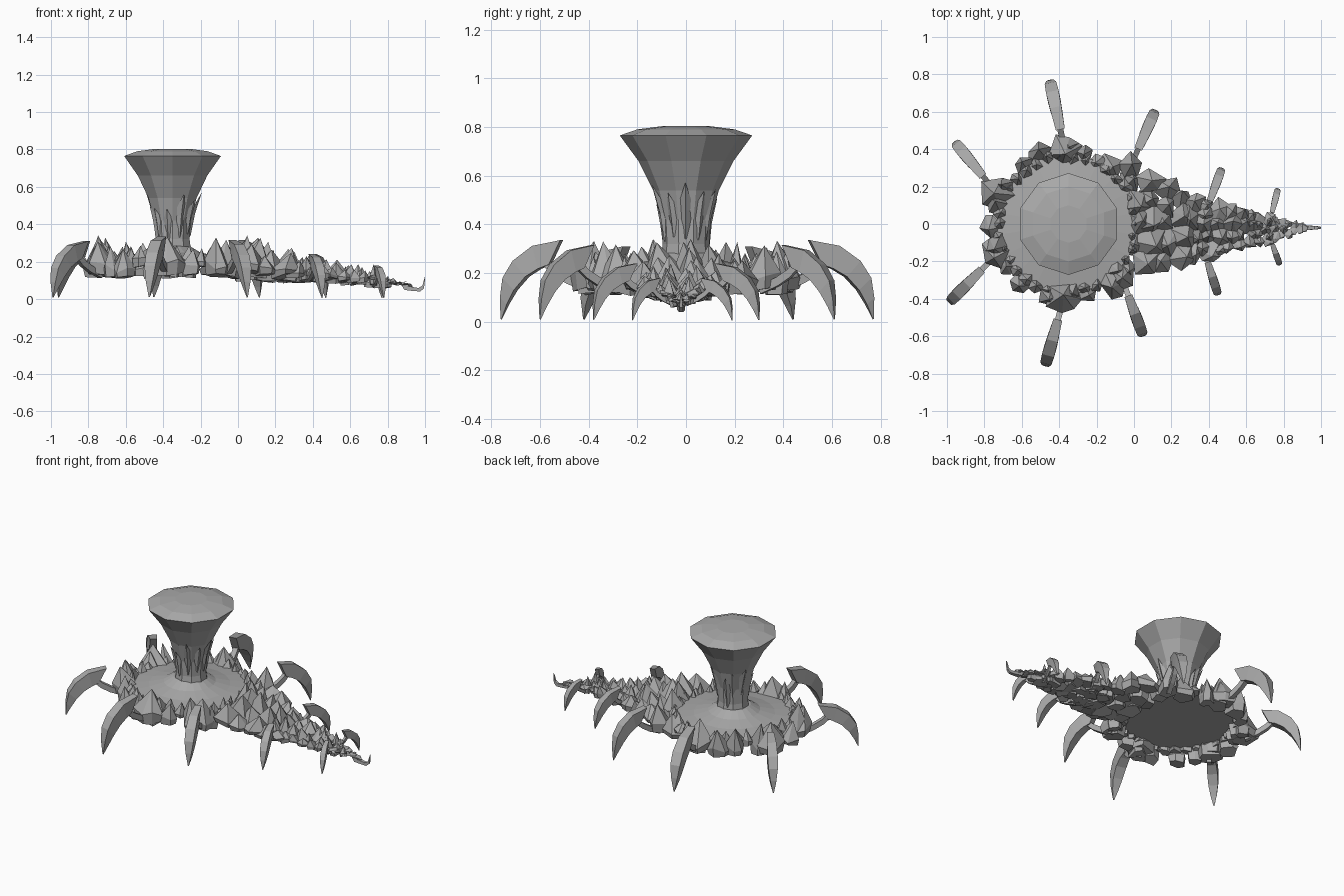
import bpy, math, random
from mathutils import Vector

random.seed(11)
TAU = math.tau
cube = bpy.data.objects.get("Cube")
if cube:
    bpy.data.objects.remove(cube, do_unlink=True)

grey = bpy.data.materials.new("stone_grey")
grey.use_nodes = True
shade = (0.4, 0.4, 0.4, 1)
grey.diffuse_color = shade
grey.node_tree.nodes["Principled BSDF"].inputs["Base Color"].default_value = shade


def make(name, verts, faces):
    mesh = bpy.data.meshes.new(name)
    mesh.from_pydata([tuple(v) for v in verts], [], faces)
    mesh.materials.append(grey)
    obj = bpy.data.objects.new(name, mesh)
    bpy.context.collection.objects.link(obj)
    return obj


def loft(name, rings):
    """Skin equal-length rings of points and cap both ends."""
    n = len(rings[0])
    verts = [v for ring in rings for v in ring]
    faces = [tuple(reversed(range(n)))]
    for k in range(len(rings) - 1):
        for i in range(n):
            a, b = k * n + i, k * n + (i + 1) % n
            faces.append((a, b, b + n, a + n))
    faces.append(tuple(range(len(verts) - n, len(verts))))
    return make(name, verts, faces)


def circle(c, r, z, n):
    angles = [TAU * (i + .5) / n for i in range(n)]
    return [Vector((c[0] + r * math.cos(a), c[1] + r * math.sin(a), z)) for a in angles]


def jitter(amount):
    return 1 + random.uniform(-amount, amount)


def lerp(a, b, t):
    return a + (b - a) * t


def sample(points, x):
    """Read a value from a piecewise linear profile."""
    for (x0, a), (x1, b) in zip(points, points[1:]):
        if x <= x1:
            return lerp(a, b, max(0, (x - x0) / (x1 - x0)))
    return points[-1][1]


def rock(name, x, y, z, r, top, lean=(0, 0)):
    """A crooked five or six sided crystal on a tilted foot."""
    n = random.choice((5, 5, 6))
    spin = random.random() * TAU
    h = top - z
    tilt = Vector((random.uniform(-.2, .2), random.uniform(-.2, .2), 0))
    foot, waist = [], []
    for i in range(n):
        a = spin + TAU * (i + random.uniform(-.25, .25)) / n
        d = Vector((math.cos(a), math.sin(a), 0)) * r * jitter(.2)
        foot.append(Vector((x, y, z + d.dot(tilt))) + d * .85)
        waist.append(Vector((x, y, z + h * .3 * jitter(.5))) + d)
    tip = Vector((x + lean[0] + random.uniform(-.25, .25) * r,
                  y + lean[1] + random.uniform(-.25, .25) * r, top))
    faces = [tuple(reversed(range(n)))]
    for i in range(n):
        j = (i + 1) % n
        faces += [(i, j, n + j, n + i), (n + i, n + j, 2 * n)]
    make(name, foot + waist + [tip], faces)


# Thin round floor, raised above the feet of the rim and rising to the column
centre = (-.36, 0)
loft("floor_disc", [circle(centre, r, z, 20) for r, z in
                    ((.37, .2), (.375, .212), (.25, .228), (.16, .25), (.1, .285))])

# Flared column with a shallow domed top
post = (-.35, 0)
profile = [(.21, .11), (.32, .096), (.42, .102), (.54, .135),
           (.66, .195), (.765, .272)]
rings = [circle(post, r, z, 10) for z, r in profile]
rings += [circle(post, .2, .79, 10), circle(post, .1, .803, 10)]
loft("column", rings)

# Broad shards clinging to the column
for i in range(11):
    a = TAU * (i + random.uniform(-.3, .3)) / 11
    low = random.uniform(.29, .38)
    high = random.uniform(.48, .58)
    out = Vector((math.cos(a), math.sin(a), 0))
    side = Vector((-out.y, out.x, 0))
    base = Vector((*post, 0))
    mid = lerp(low, high, .5)
    pts = []
    for z, w, gap in ((low, .015, 0), (mid, .038, .008)):
        p = base + out * sample(profile, z) + Vector((0, 0, z))
        pts += [p - side * w - out * .02, p + out * gap, p + side * w - out * .02]
    pts.append(base + out * (sample(profile, high) + .006) + Vector((0, 0, high)))
    make("column_shard", pts, [(2, 1, 0), (0, 1, 4, 3), (1, 2, 5, 4),
                               (2, 0, 3, 5), (3, 4, 6), (4, 5, 6), (5, 3, 6)])

# Rocky rim: outer crystals and small inner ones
for i in range(20):
    a = TAU * i / 20 + random.uniform(-.06, .06)
    c, s = math.cos(a), math.sin(a)
    d = .39 * jitter(.03)
    rock("rim_rock", centre[0] + d * c, d * s, random.uniform(.115, .14),
         .065 * jitter(.25), random.uniform(.25, .34), (.015 * c, .015 * s))
for i in range(34):
    a = TAU * i / 34
    d = .365 * jitter(.025)
    rock("rim_pebble", centre[0] + d * math.cos(a), d * math.sin(a), .175,
         .036 * jitter(.3), random.uniform(.24, .29))

# Profiles along the tail
middle = [(-.05, .01), (.1, .015), (.25, -.015), (.4, -.03), (.7, -.03), (.95, -.02)]
width = [(-.05, .32), (.1, .255), (.2, .22), (.35, .17), (.5, .13), (.7, .085), (.92, .016)]
crest = [(0, .335), (.2, .28), (.4, .235), (.6, .185), (.8, .125), (.92, .08)]
belly = [(0, .12), (.2, .088), (.45, .085), (.8, .06), (.92, .045)]

# Crystals forming the tail, in staggered rows
x = .06
while x < .92:
    size = lerp(.092, .022, (x / .92) ** .9)
    w = max(sample(width, x) - size * .75, 0)
    rows = max(2, round(2 * w / (size * 1.25)) + 1)
    for k in range(rows):
        u = lerp(-1, 1, k / (rows - 1))
        b, t = sample(belly, x), sample(crest, x)
        rock("tail_rock", x + random.uniform(-.35, .35) * size,
             sample(middle, x) + u * w, b + abs(u) * .03 * jitter(.5),
             size * jitter(.25), lerp(b, t, jitter(.15) - .22 * abs(u)),
             (size * .2, u * size * .35))
    x += size * 1.1

# Hooked tail tip
hook = [(.88, .065, .016), (.93, .055, .012), (.97, .05, .009),
        (.99, .065, .007), (.995, .09, .005), (1, .12, .001)]
loft("tail_hook", [[Vector((x - dz * r * .6, -.02 + dy * r, z + dz * r)) for dy, dz in
                    ((-1, -1), (1, -1), (1, 1), (-1, 1))] for x, z, r in hook])

# Curved claws: outer edge, inner edge and half width along the reach
blade = [(.065, .335, .115, .235, .024), (.185, .312, .16, .218, .031),
         (.27, .25, .215, .185, .034), (.315, .18, .265, .13, .031),
         (.329, .1, .3, .07, .02), (.331, .012, .327, .01, .003)]


def claw(root, tip, top, rock_size):
    start = Vector((*root, 0))
    reach = Vector((*tip, 0)) - start
    out = reach.normalized()
    side = Vector((-out.y, out.x, 0))
    long, tall = reach.length / .33, top / .335
    thick = (long + tall) / 2

    def at(u, z, w):
        return start + out * u * long + side * w * thick + Vector((0, 0, z * tall))

    loft("claw", [[at(a, za, w), at(a, za, -w), at(b, zb, -w), at(b, zb, w)]
                  for a, za, b, zb, w in blade])
    arm = [(-.06, .14), (.03, .175), (.09, .21), (.15, .265)]
    loft("claw_arm", [[at(u, z + .018, .016), at(u, z + .018, -.016),
                       at(u + .01, z - .018, -.016), at(u + .01, z - .018, .016)]
                      for u, z in arm])
    # Large crystal the arm grows from
    seat = start - out * rock_size * .6
    rock("claw_seat", seat.x, seat.y, .14 * tall, rock_size, top * jitter(.06))


claw((-.38, .44), (-.45, .77), .335, .085)
claw((-.39, -.45), (-.475, -.76), .335, .095)
claw((-.77, .21), (-.96, .44), .31, .095)
claw((-.77, -.2), (-.99, -.42), .31, .09)
claw((0, .35), (.115, .61), .315, .08)
claw((-.05, -.33), (.05, -.6), .315, .08)
claw((.39, .08), (.47, .3), .24, .05)
claw((.38, -.16), (.45, -.38), .24, .05)
claw((.73, .03), (.77, .19), .18, .025)
claw((.73, -.08), (.78, -.22), .18, .025)
